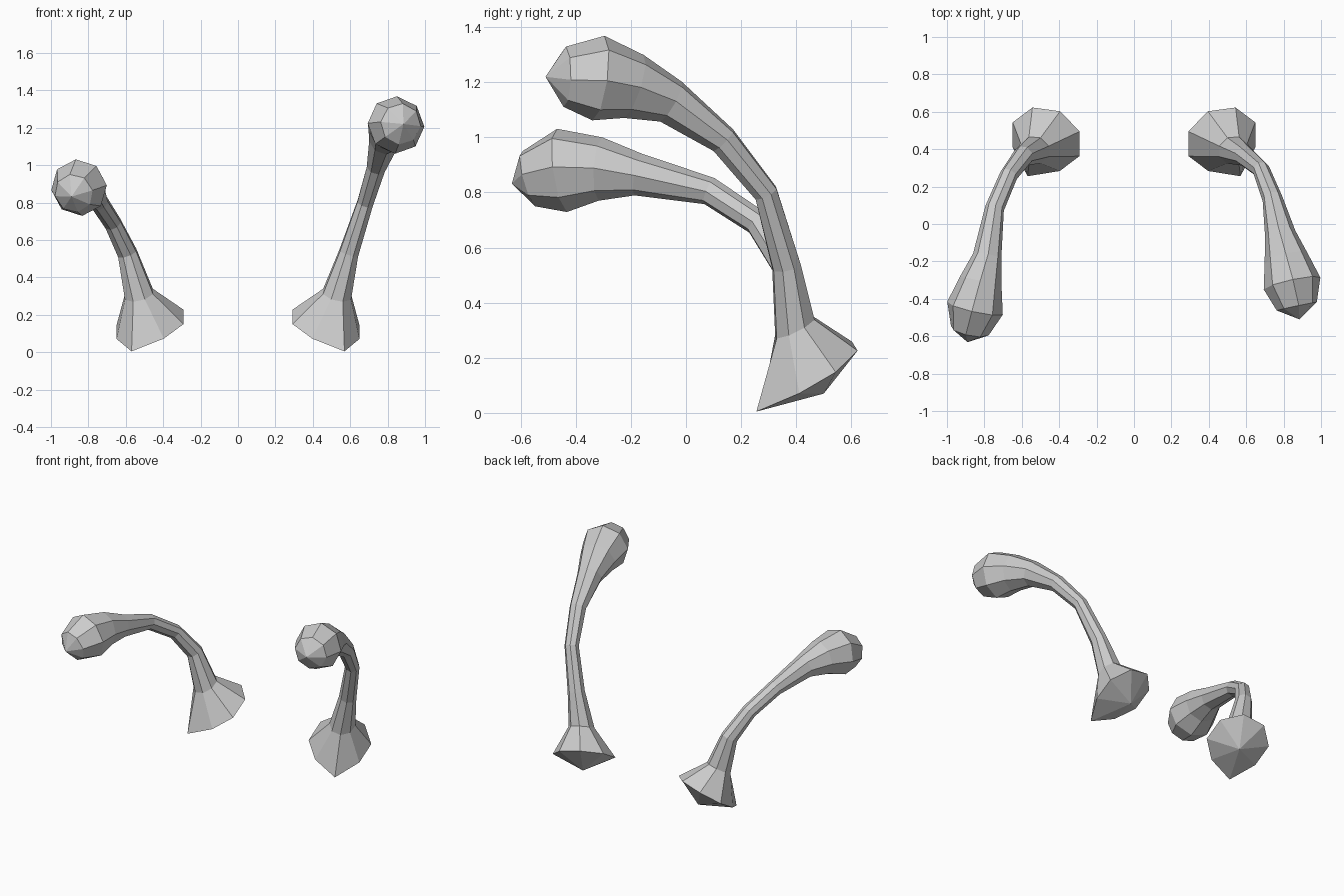
import bpy, bmesh, math
from mathutils import Vector

if "Cube" in bpy.data.objects:
    bpy.data.objects.remove(bpy.data.objects["Cube"])

SIDES = 8
BASE_TIP = Vector((0.445, 0.50, 0.07))
# tilt of the flared foot and of its neck
TILT = {0: Vector((0.3, -0.58, 1)), 1: Vector((0.25, -0.5, 1))}
# foot rings shared by both stalks: x, y, z, radius
FOOT = [(0.47, 0.453, 0.149, 0.20), (0.53, 0.395, 0.31, 0.083), (0.592, 0.365, 0.53, 0.055)]

TALL = [(0.68, 0.29, 0.797, 0.046), (0.74, 0.135, 0.99, 0.054), (0.782, -0.055, 1.13, 0.083),
        (0.815, -0.19, 1.185, 0.12), (0.845, -0.318, 1.215, 0.155), (0.87, -0.44, 1.22, 0.11)]
SHORT = [(0.67, 0.26, 0.69, 0.048), (0.745, 0.085, 0.805, 0.051), (0.785, -0.173, 0.865, 0.077),
         (0.82, -0.31, 0.885, 0.115), (0.85, -0.45, 0.88, 0.153), (0.878, -0.57, 0.85, 0.105)]


def stalk(name, rings, tip, side):
    """Loft eight-sided rings from the flared foot to the bulb; side mirrors x."""
    rings = FOOT + rings
    tip = Vector(tip)
    path = [BASE_TIP] + [Vector(r[:3]) for r in rings] + [tip]
    bm = bmesh.new()
    put = lambda p: bm.verts.new((p.x * side, p.y, p.z))
    loops = []
    for i, ring in enumerate(rings):
        c = path[i + 1]
        before, after = (c - path[i]).normalized(), (path[i + 2] - c).normalized()
        t = TILT.get(i, before + after).normalized()
        ref = Vector((0.5 - 0.05 * i, -1, -1))
        u = (ref - t * ref.dot(t)).normalized()
        v = t.cross(u)
        loop = []
        for k in range(SIDES):
            a = 2 * math.pi * k / SIDES
            r = ring[3] * (1.32 if i == 0 and k == 0 else 1)   # pointed front toe
            loop.append(put(c + (u * math.cos(a) + v * math.sin(a)) * r))
        loops.append(loop)
    start, end = put(BASE_TIP), put(tip)
    for k in range(SIDES):
        n = (k + 1) % SIDES
        for a, b in zip(loops, loops[1:]):
            bm.faces.new((a[k], a[n], b[n], b[k]))
        bm.faces.new((start, loops[0][n], loops[0][k]))
        bm.faces.new((end, loops[-1][k], loops[-1][n]))
    bmesh.ops.recalc_face_normals(bm, faces=bm.faces)
    mesh = bpy.data.meshes.new(name)
    bm.to_mesh(mesh)
    bm.free()
    bpy.context.collection.objects.link(bpy.data.objects.new(name, mesh))


# tall stalk on the right, shorter drooping stalk on the left
stalk("tall_stalk", TALL, (0.885, -0.51, 1.22), 1)
stalk("short_stalk", SHORT, (0.89, -0.632, 0.832), -1)
